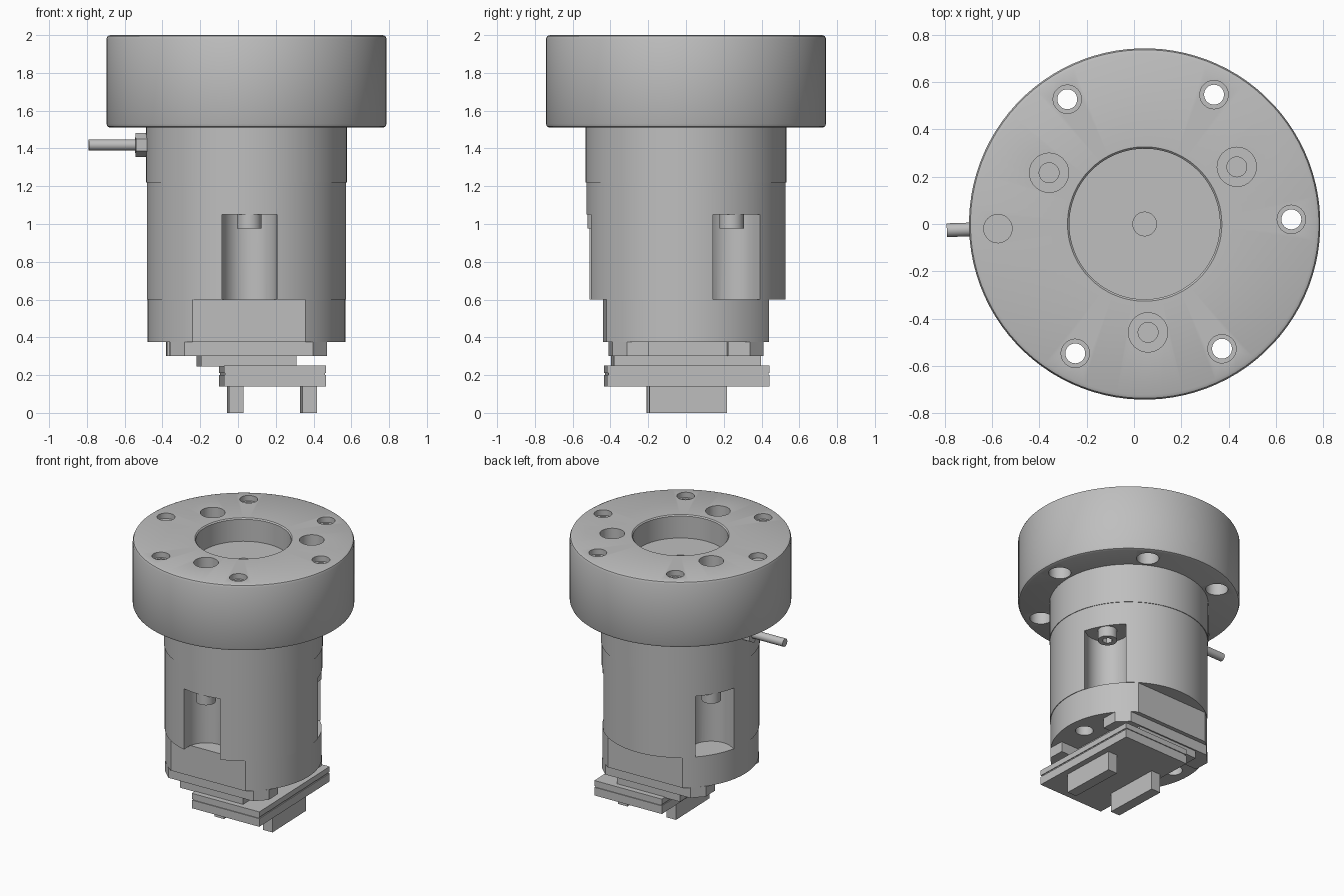
import bpy, bmesh
from math import radians, cos, sin, pi
from mathutils import Matrix, Vector

cube = bpy.data.objects.get("Cube")
if cube:
    bpy.data.objects.remove(cube, do_unlink=True)

# Everything is built around a shared axis, then turned slightly on it
PLACE = Matrix.Translation((0.045, 0, 0)) @ Matrix.Rotation(radians(1.8), 4, 'Z')

GREY = (0.52, 0.52, 0.52, 1)
metal = bpy.data.materials.new("machined_grey")
metal.use_nodes = True
metal.diffuse_color = GREY
metal.node_tree.nodes["Principled BSDF"].inputs["Base Color"].default_value = GREY


def finish(name, bm):
    bmesh.ops.recalc_face_normals(bm, faces=bm.faces)
    mesh = bpy.data.meshes.new(name)
    bm.to_mesh(mesh)
    bm.free()
    mesh.materials.append(metal)
    ob = bpy.data.objects.new(name, mesh)
    ob.matrix_world = PLACE
    bpy.context.collection.objects.link(ob)
    return ob


def lathe(name, profile, steps=96):
    bm = bmesh.new()
    verts = [bm.verts.new((r, 0, z)) for r, z in profile]
    edges = [bm.edges.new(pair) for pair in zip(verts, verts[1:])]
    bmesh.ops.spin(bm, geom=verts + edges, cent=(0, 0, 0), axis=(0, 0, 1),
                   angle=2 * pi, steps=steps)
    bmesh.ops.remove_doubles(bm, verts=bm.verts, dist=0.0001)
    return finish(name, bm)


def prism(name, outline, z0, z1):
    bm = bmesh.new()
    face = bm.faces.new([bm.verts.new((x, y, z0)) for x, y in outline])
    top = bmesh.ops.extrude_face_region(bm, geom=[face])["geom"]
    bmesh.ops.translate(bm, vec=(0, 0, z1 - z0),
                        verts=[v for v in top if isinstance(v, bmesh.types.BMVert)])
    return finish(name, bm)


def box(name, x0, x1, y0, y1, z0, z1):
    return prism(name, [(x0, y0), (x1, y0), (x1, y1), (x0, y1)], z0, z1)


def circle(r, cx=0, cy=0, n=32, start=0):
    return [(cx + r * cos(start + 2 * pi * i / n), cy + r * sin(start + 2 * pi * i / n))
            for i in range(n)]


def polar(r, degrees):
    return r * cos(radians(degrees)), r * sin(radians(degrees))


def cut(target, cutters, operation='DIFFERENCE'):
    for cutter in cutters:
        mod = target.modifiers.new("cut", 'BOOLEAN')
        mod.operation, mod.solver, mod.object = operation, 'EXACT', cutter
        bpy.context.view_layer.objects.active = target
        bpy.ops.object.modifier_apply(modifier=mod.name)
        bpy.data.objects.remove(cutter, do_unlink=True)


def rod_x(name, r, x0, x1, z, n):
    ob = prism(name, circle(r, n=n), x0, x1)
    ob.data.transform(Matrix.Translation((0, 0, z)) @ Matrix.Rotation(radians(90), 4, 'Y'))
    return ob


SCREW_ANGLES = (30, 150, 270)
SCREW_R = 0.458

# Top flange with central recess
flange = lathe("flange", [
    (0, 1.51), (0.722, 1.51), (0.736, 1.516), (0.742, 1.53), (0.742, 1.98),
    (0.736, 1.994), (0.722, 2), (0.326, 2), (0.318, 1.992), (0.318, 1.83),
    (0.05, 1.83), (0.05, 1.78), (0, 1.78)])
holes = []
for i in range(6):
    x, y = polar(0.62, 60 * i)
    holes.append(prism("bolt_hole", circle(0.042, x, y), 1.4, 2.1))
    holes.append(prism("upper_counterbore", circle(0.06, x, y), 1.96, 2.1))
    holes.append(prism("lower_counterbore", circle(0.075, x, y), 1.4, 1.62))
for a in SCREW_ANGLES:
    x, y = polar(SCREW_R, a)
    holes.append(prism("screw_counterbore", circle(0.083, x, y), 1.68, 2.1))
    holes.append(prism("screw_bore", circle(0.042, x, y), 1.6, 1.8))
cut(flange, holes)

# Main body: collar and barrel
lathe("collar", [(0, 1.22), (0.532, 1.22), (0.532, 1.512), (0, 1.512)])
barrel = lathe("barrel", [(0, 0.6), (0.528, 0.6), (0.528, 1.22), (0, 1.22)])

# Round-backed pockets with a hanging socket screw in each
pockets = []
for a in SCREW_ANGLES:
    arc = [polar(0.145, 90 + 180 * i / 24) for i in range(25)]
    turn = Matrix.Rotation(radians(a), 2)
    outline = [turn @ Vector((x + SCREW_R, y)) for x, y in arc + [(0.3, -0.145), (0.3, 0.145)]]
    pockets.append(prism("pocket", outline, 0.6 - 0.05, 1.05))
    x, y = polar(SCREW_R, a)
    screw = prism("pocket_screw", circle(0.065, x, y), 0.975, 1.06)
    cut(screw, [prism("hex_socket", circle(0.035, x, y, 6), 0.9, 1.02)])
cut(barrel, pockets)

# Lower housing with two flats and screw holes underneath
base = lathe("lower_housing", [(0, 0.375), (0.524, 0.375), (0.524, 0.6), (0, 0.6)])
cut(base, [box("flat", -1, 1, 0.43, 1, 0, 1), box("flat", -1, 1, -1, -0.43, 0, 1)]
    + [prism("base_hole", circle(0.06, s * 0.4, 0), 0.2, 0.45) for s in (-1, 1)])

# Chamfered guide plate, notched on both ends
w, d, c = 0.415, 0.4, 0.075
guide = prism("guide_plate", [(w, -d + c), (w, d - c), (w - c, d), (c - w, d),
                              (-w, d - c), (-w, c - d), (c - w, -d), (w - c, -d)], 0.3, 0.376)
cut(guide, [box("notch", min(s * 0.27, s), max(s * 0.27, s), -0.21, 0.21, 0.2, 0.5)
            for s in (-1, 1)])

# Carriage, jaw plates and the two jaws
box("carriage", -0.252, 0.252, -0.39, 0.39, 0.245, 0.302)
box("upper_jaw_plate", -0.132, 0.408, -0.43, 0.43, 0.21, 0.25)
box("plate_gap", -0.126, 0.402, -0.424, 0.424, 0.198, 0.212)
box("lower_jaw_plate", -0.132, 0.408, -0.43, 0.43, 0.14, 0.2)
for x in (-0.06, 0.328):
    box("jaw", x - 0.038, x + 0.038, -0.205, 0.205, 0, 0.142)

# Side pin with hex nut
rod_x("side_pin", 0.029, -0.836, -0.5, 1.418, 24)
rod_x("pin_nut", 0.064, -0.588, -0.52, 1.418, 6)

# Smooth round walls, keep machined edges crisp
bpy.ops.object.select_all(action='DESELECT')
for ob in bpy.context.scene.objects:
    if ob.type == 'MESH' and metal.name in ob.data.materials:
        ob.select_set(True)
        bpy.context.view_layer.objects.active = ob
bpy.ops.object.shade_smooth_by_angle(angle=radians(30))
